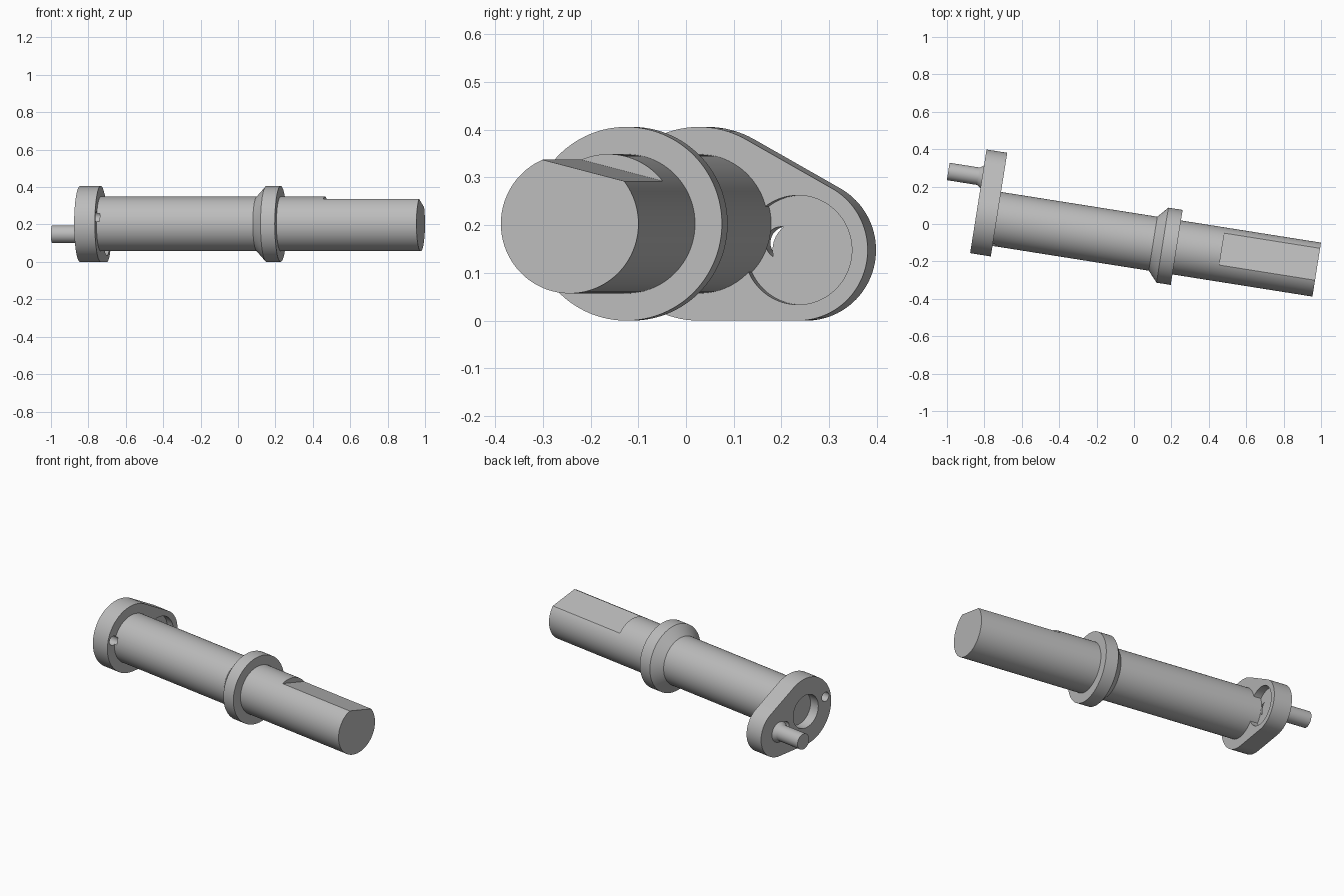
import bpy, bmesh, math
from mathutils import Vector

if "Cube" in bpy.data.objects:
    bpy.data.objects.remove(bpy.data.objects["Cube"])

# The crank lies along X in its own frame, then is turned about Z
TURN = math.radians(-9)
SHAFT = (-0.088, 0.203)      # y, z of the shaft axis
PIN = (0.122, 0.148)         # y, z of the pin axis
BACK, FACE = -0.841, -0.729  # two faces of the web

steel = bpy.data.materials.new("steel grey")
steel.diffuse_color = (0.5, 0.5, 0.5, 1)
steel.use_nodes = True
steel.node_tree.nodes["Principled BSDF"].inputs["Base Color"].default_value = steel.diffuse_color


def make(name, bm):
    bmesh.ops.recalc_face_normals(bm, faces=bm.faces)
    me = bpy.data.meshes.new(name)
    bm.to_mesh(me)
    bm.free()
    me.materials.append(steel)
    ob = bpy.data.objects.new(name, me)
    ob.rotation_euler.z = TURN
    bpy.context.collection.objects.link(ob)
    return ob


def loft(name, sections):
    """Join rings of equal point count and cap both ends."""
    bm = bmesh.new()
    rings = [[bm.verts.new(p) for p in s] for s in sections]
    n = len(rings[0])
    for r0, r1 in zip(rings, rings[1:]):
        for i in range(n):
            j = (i + 1) % n
            bm.faces.new((r0[i], r0[j], r1[j], r1[i]))
    bm.faces.new(rings[0])
    bm.faces.new(rings[-1])
    return make(name, bm)


def turned(name, centre, profile, n=96):
    """Round part along X from (x, radius) steps."""
    y, z = centre
    return loft(name, [[(x, y + r * math.cos(math.tau * i / n), z + r * math.sin(math.tau * i / n))
                        for i in range(n)] for x, r in profile])


def cut(ob, cutter):
    cutter.hide_render = True
    bpy.context.view_layer.update()
    bpy.context.view_layer.objects.active = ob
    m = ob.modifiers.new("cut", 'BOOLEAN')
    m.operation = 'DIFFERENCE'
    m.solver = 'EXACT'
    m.object = cutter
    bpy.ops.object.modifier_apply(modifier=m.name)


# Web plate: outline wraps a large disc and a small disc
R, r = 0.203, 0.148
delta = Vector(PIN) - Vector(SHAFT)
lean = math.atan2(delta.y, delta.x)
spread = math.acos((R - r) / delta.length)
outline = []
for (cy, cz), rad, start, end in ((PIN, r, lean - spread, lean + spread),
                                  (SHAFT, R, lean + spread, lean - spread + math.tau)):
    for i in range(57):
        t = start + (end - start) * i / 56
        outline.append((cy + rad * math.cos(t), cz + rad * math.sin(t)))
web = loft("crank_web", [[(x, y, z) for y, z in outline] for x in (BACK, FACE)])

# Main shaft with a tilted flat at the free end
shaft = turned("shaft", SHAFT, [(-0.774, 0.146), (1.003, 0.146)], 128)
tilt = math.radians(-14.5)
u = Vector((0, math.cos(tilt), math.sin(tilt)))
up = Vector((0, -math.sin(tilt), math.cos(tilt)))
axis = Vector((0, *SHAFT))
flat = loft("flat_cutter", [[axis + Vector((x, 0, 0)) + u * a + up * b
                             for a, b in ((-0.3, 0.1155), (0.3, 0.1155), (0.3, 0.4), (-0.3, 0.4))]
                            for x in (0.485, 1.2)])
cut(shaft, flat)

# Recesses and small holes
oil_hole = turned("oil_hole_cutter", (SHAFT[0] - 0.157, 0.241), [(-0.9, 0.028), (-0.712, 0.028)], 32)
pin_hole = turned("pin_hole_cutter", (0.08, 0.163), [(-0.9, 0.034), (-0.6, 0.034)], 32)
counterbore = turned("counterbore_cutter", PIN, [(-0.774, 0.1145), (-0.6, 0.1145)])
recess = turned("recess_cutter", SHAFT, [(-0.9, 0.1), (BACK + 0.06, 0.1)])
cut(web, counterbore)
cut(web, recess)
cut(web, oil_hole)
cut(web, pin_hole)
cut(shaft, oil_hole)

# Collar with a conical shoulder
collar = turned("collar", SHAFT, [(0.117, 0.146), (0.168, 0.203), (0.245, 0.203)], 128)

# Crank pin with a flared root
pin = turned("crank_pin", PIN, [(-1.025, 0.047), (-0.862, 0.047), (BACK, 0.061), (-0.7745, 0.061)], 64)

for c in (flat, oil_hole, pin_hole, counterbore, recess):
    bpy.data.objects.remove(c)

# Smooth round surfaces, keep machined edges sharp
for ob in (web, shaft, collar, pin):
    bpy.ops.object.select_all(action='DESELECT')
    ob.select_set(True)
    bpy.context.view_layer.objects.active = ob
    bpy.ops.object.shade_smooth_by_angle(angle=math.radians(25))
